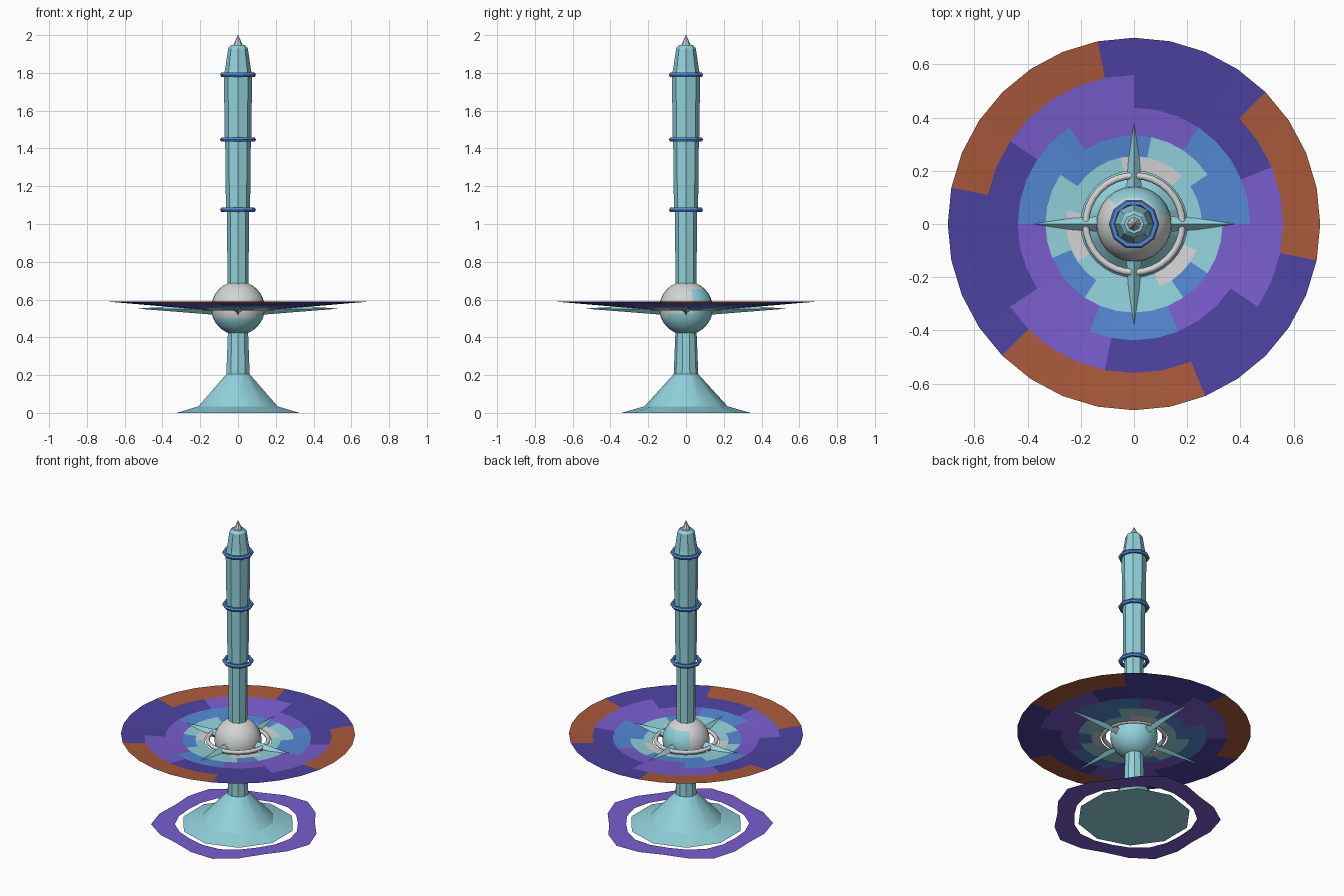
import bpy
import bmesh
from math import sin, cos, pi, radians, degrees, atan2

cube = bpy.data.objects.get("Cube")
if cube:
    bpy.data.objects.remove(cube, do_unlink=True)


def material(name, r, g, b):
    m = bpy.data.materials.new(name)
    m.use_nodes = True
    m.diffuse_color = (r, g, b, 1)
    m.node_tree.nodes["Principled BSDF"].inputs["Base Color"].default_value = (r, g, b, 1)
    return m


TEAL = material("pale_teal", .29, .65, .72)
BLUE = material("sky_blue", .09, .25, .66)
PURPLE = material("violet", .19, .11, .62)
INDIGO = material("indigo", .075, .055, .36)
RUST = material("rust", .40, .10, .045)
GREY = material("light_grey", .66, .66, .67)


def finish(name, bm, mats, smooth=None):
    mesh = bpy.data.meshes.new(name)
    bm.to_mesh(mesh)
    bm.free()
    for m in mats:
        mesh.materials.append(m)
    ob = bpy.data.objects.new(name, mesh)
    bpy.context.collection.objects.link(ob)
    if smooth:
        bpy.ops.object.select_all(action='DESELECT')
        ob.select_set(True)
        bpy.context.view_layer.objects.active = ob
        bpy.ops.object.shade_smooth_by_angle(angle=radians(smooth))
    return ob


def loft(bm, loops, closed=False, caps=False):
    """Bridge successive vertex loops with quads, return the bands of faces."""
    n = len(loops[0])
    pairs = list(zip(loops, loops[1:]))
    if closed:
        pairs.append((loops[-1], loops[0]))
    bands = [[bm.faces.new((a[i], a[(i + 1) % n], b[(i + 1) % n], b[i]))
              for i in range(n)] for a, b in pairs]
    if caps:
        bm.faces.new(loops[0][::-1])
        bm.faces.new(loops[-1])
    return bands


def circle(bm, r, z, n, start=0.0):
    """Loop of vertices; r may be a number or a function of the angle."""
    angles = [start + 2 * pi * i / n for i in range(n)]
    radius = r if callable(r) else (lambda a: r)
    return [bm.verts.new((radius(a) * cos(a), radius(a) * sin(a), z)) for a in angles]


def lathe(name, profile, n, mat, start=0.0, smooth=None, closed=False):
    bm = bmesh.new()
    loops = [circle(bm, r, z, n, start) for r, z in profile]
    loft(bm, loops, closed, caps=not closed)
    bmesh.ops.recalc_face_normals(bm, faces=bm.faces)
    return finish(name, bm, [mat], smooth)


def torus(name, major, minor, z, n, sides, mat, smooth=None):
    steps = [2 * pi * k / sides for k in range(sides)]
    profile = [(major + minor * cos(a), z + minor * sin(a)) for a in steps]
    return lathe(name, profile, n, mat, smooth=smooth, closed=True)


# Flared foot and stem
lathe("foot", [(.342, 0), (.22, .035), (.065, .205), (.056, .43)], 10, TEAL,
      start=pi / 2, smooth=30)

# Flat wavy border lying round the foot, with five lobes
bm = bmesh.new()
loft(bm, [circle(bm, lambda a: .49 + .03 * cos(5 * a), 0, 20),
          circle(bm, lambda a: .368 + .01 * cos(5 * a), 0, 20)])
bmesh.ops.reverse_faces(bm, faces=bm.faces)
for f in bm.faces:
    if f.normal.z < 0:
        f.normal_flip()
finish("ground_border", bm, [PURPLE])

# Central globe, upper shell grey and lower shell teal with a stepped edge
bm = bmesh.new()
bmesh.ops.create_uvsphere(bm, u_segments=24, v_segments=16, radius=.142)
bmesh.ops.translate(bm, verts=bm.verts, vec=(0, 0, .555))
for f in bm.faces:
    c = f.calc_center_median()
    az = degrees(atan2(c.y, c.x))
    edge = .65 if 20 < az < 130 else (.49 if az < -40 else .53)
    f.material_index = 1 if c.z < edge else 0
finish("globe", bm, [GREY, TEAL], 40)

# Ring round the globe
torus("globe_ring", .182, .013, .555, 32, 8, GREY, 50)

# Four pointed rays
for k in range(4):
    bm = bmesh.new()
    a = k * pi / 2
    ca, sa = cos(a), sin(a)

    def place(r, side, z):
        return bm.verts.new((r * ca - side * sa, r * sa + side * ca, z))

    base = [place(.13, .029, .55), place(.13, 0, .58),
            place(.13, -.029, .55), place(.13, 0, .52)]
    tip = place(.535, 0, .552)
    for i in range(4):
        bm.faces.new((base[i], base[(i + 1) % 4], tip))
    bm.faces.new(base[::-1])
    bmesh.ops.recalc_face_normals(bm, faces=bm.faces)
    finish(f"ray_{k + 1}", bm, [TEAL])

# Shallow dish: each band has a base colour and sectors (start, end) in a second colour
STEP = 32
PALETTE = [RUST, INDIGO, PURPLE, BLUE, TEAL, GREY]
RADII = [.70, .56, .437, .333, .255, .20]
SECTORS = [
    (1, 0, [(-1, 4), (9, 15), (20, 26)]),
    (1, 2, [(8, 13), (19, 23), (29, 34)]),
    (2, 3, [(0, 5), (11, 16), (22, 26)]),
    (4, 3, [(0, 3), (7, 13), (18, 21), (27, 29)]),
    (4, 5, [(4, 9), (15, 19), (26, 30)]),
]
bm = bmesh.new()
rims = [circle(bm, r, .59 - (.70 - r) * .086, STEP) for r in RADII]
for band, (plain, accent, spans) in zip(loft(bm, rims), SECTORS):
    for i, f in enumerate(band):
        hit = any((i - s) % STEP < e - s for s, e in spans)
        f.material_index = accent if hit else plain
bm.normal_update()
for f in bm.faces:
    if f.normal.z < 0:
        f.normal_flip()
finish("dish", bm, PALETTE)

# Tower in three widening sections with a tapered head
lathe("tower", [(.056, .66), (.058, 1.075), (.064, 1.08), (.068, 1.447),
                (.070, 1.45), (.075, 1.79), (.068, 1.82), (.052, 1.93),
                (.036, 1.947)], 8, TEAL)

# Collars round the tower
for k, z in enumerate((1.075, 1.447, 1.79)):
    torus(f"collar_{k + 1}", .082, .013, z, 10, 6, BLUE)

# Pointed finial
lathe("finial", [(.028, 1.94), (.001, 2.0)], 8, GREY)
